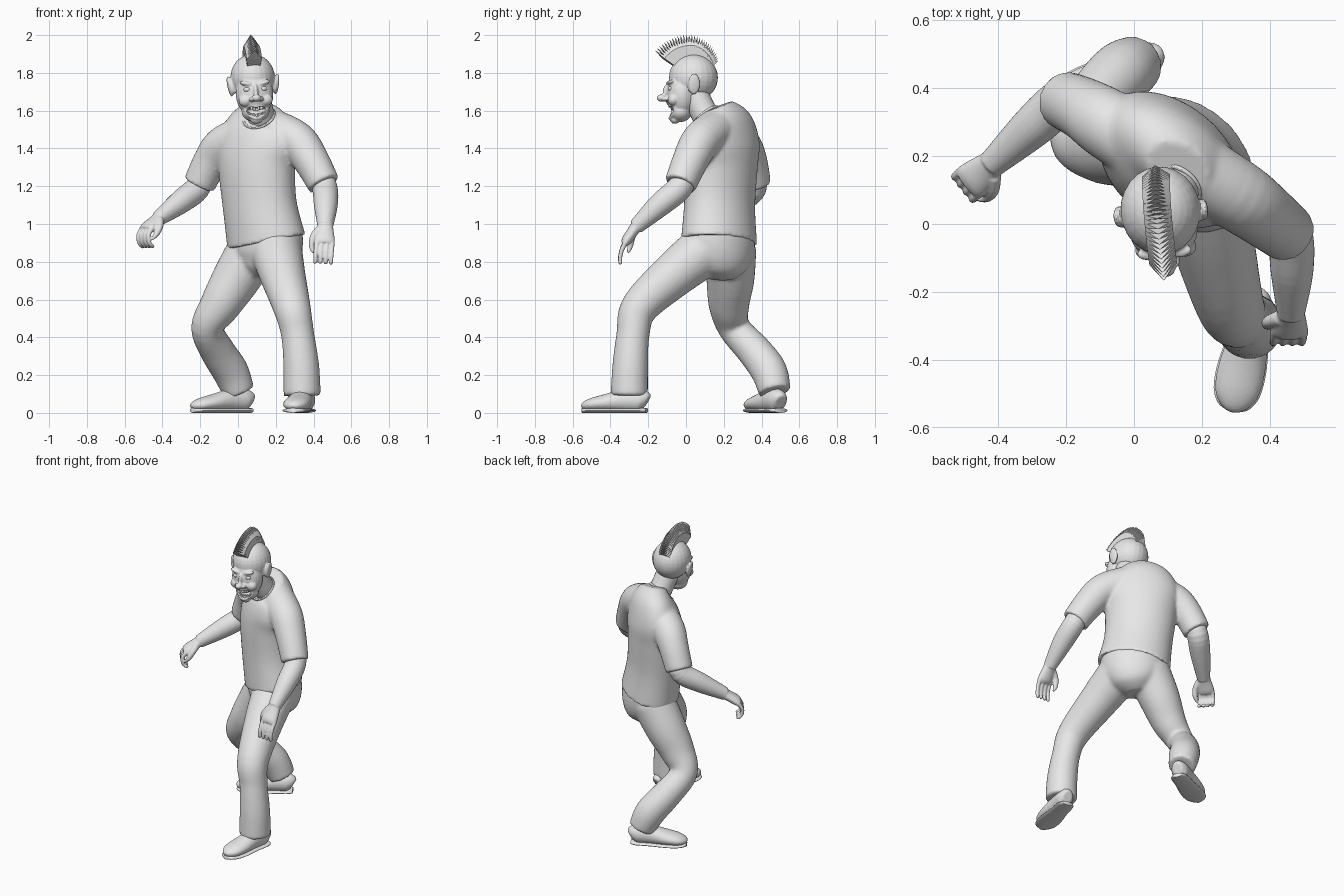
import bpy, bmesh
from math import radians, sin, cos, pi
from mathutils import Vector, Matrix

if "Cube" in bpy.data.objects:
    bpy.data.objects.remove(bpy.data.objects["Cube"])

# One plain clay grey for the whole figure
grey = bpy.data.materials.new("plain_grey")
grey.use_nodes = True
grey.diffuse_color = (0.8, 0.8, 0.8, 1)
grey.node_tree.nodes["Principled BSDF"].inputs["Base Color"].default_value = (0.8, 0.8, 0.8, 1)


def catmull(stations, steps=5):
    pts = [stations[0]] + stations + [stations[-1]]
    out = []
    for p0, p1, p2, p3 in zip(pts, pts[1:], pts[2:], pts[3:]):
        for k in range(steps):
            t = k / steps
            out.append([b + 0.5 * t * (c - a + t * (2 * a - 5 * b + 4 * c - d + t * (3 * (b - c) + d - a)))
                        for a, b, c, d in zip(p0, p1, p2, p3)])
    return out + [list(stations[-1])]


def tube(bm, stations, hint=(1, 0, 0), sides=24):
    """Closed tube; each station is x, y, z, radius along hint, optional second radius."""
    rows = catmull([tuple(s) if len(s) == 5 else (*s, s[3]) for s in stations])
    pos = [Vector(r[:3]) for r in rows]
    rings = []
    for i, r in enumerate(rows):
        tan = (pos[min(i + 1, len(pos) - 1)] - pos[max(i - 1, 0)]).normalized()
        u = Vector(hint)
        u = (u - tan * u.dot(tan)).normalized()
        v = tan.cross(u)
        rings.append([bm.verts.new(pos[i] + u * r[3] * cos(2 * pi * k / sides) + v * r[4] * sin(2 * pi * k / sides))
                      for k in range(sides)])
    for a, b in zip(rings, rings[1:]):
        for k in range(sides):
            n = (k + 1) % sides
            bm.faces.new((a[k], a[n], b[n], b[k]))
    bm.faces.new(rings[0][::-1])
    bm.faces.new(rings[-1])


def blob(bm, centre, radii, roll=0):
    m = Matrix.Translation(centre) @ Matrix.Rotation(radians(roll), 4, 'Y') @ Matrix.Diagonal((*radii, 1))
    bmesh.ops.create_uvsphere(bm, u_segments=24, v_segments=16, radius=1, matrix=m)


def build(name, bm, voxel=0, relax=0, cutter=None, matrix=None, angle=50):
    """Make the object; voxel fuses overlapping forms, relax softens the joins."""
    bmesh.ops.recalc_face_normals(bm, faces=bm.faces)
    me = bpy.data.meshes.new(name)
    bm.to_mesh(me)
    bm.free()
    me.materials.append(grey)
    ob = bpy.data.objects.new(name, me)
    bpy.context.collection.objects.link(ob)
    if voxel:
        mod = ob.modifiers.new("fuse", 'REMESH')
        mod.mode, mod.voxel_size = 'VOXEL', voxel
        mod = ob.modifiers.new("relax", 'SMOOTH')
        mod.factor, mod.iterations = 0.5, relax
        if cutter:
            mod = ob.modifiers.new("cut", 'BOOLEAN')
            mod.operation, mod.object = 'DIFFERENCE', cutter
        baked = bpy.data.meshes.new_from_object(ob.evaluated_get(bpy.context.evaluated_depsgraph_get()))
        ob.modifiers.clear()
        ob.data = baked
        if not baked.materials:
            baked.materials.append(grey)
    if matrix:
        ob.data.transform(matrix)
    bpy.ops.object.select_all(action='DESELECT')
    ob.select_set(True)
    bpy.context.view_layer.objects.active = ob
    if angle:
        bpy.ops.object.shade_smooth_by_angle(angle=radians(angle))
    return ob


across = (0.77, -0.64, 0)  # width direction of the turned body

# Shirt: torso with both short sleeves
bm = bmesh.new()
tube(bm, [(.15, .175, .905, .23, .178), (.115, .178, 1.1, .214, .168), (.1, .185, 1.3, .225, .17),
          (.11, .19, 1.43, .245, .16), (.125, .19, 1.54, .2, .125), (.13, .165, 1.62, .1, .075)], across, 40)
tube(bm, [(.18, .16, 1.5, .11), (.31, .08, 1.44, .105), (.385, .025, 1.34, .096), (.455, -.03, 1.21, .086)])
tube(bm, [(.08, .2, 1.48, .11), (-.07, .29, 1.42, .105), (-.14, .335, 1.34, .094), (-.205, .365, 1.21, .086)])
build("shirt", bm, .011, 4)

# Collar and neck
bm = bmesh.new()
tube(bm, [(.14, .16, 1.5, .078), (.12, .1, 1.58, .072), (.1, .05, 1.68, .072)])
build("neck", bm)
tilt = Vector((-.3, -.6, .75)).to_track_quat('Z', 'Y')
bpy.ops.mesh.primitive_torus_add(location=(.112, .105, 1.565), rotation=tilt.to_euler(),
                                 major_radius=.084, minor_radius=.007)
collar = bpy.context.object
collar.name = "collar"
collar.data.materials.append(grey)
bpy.ops.object.shade_smooth_by_angle()

# Trousers: pelvis with a forward left leg and a bent right leg trailing
bm = bmesh.new()
tube(bm, [(.15, .178, 1.0, .195, .15), (.153, .18, .92, .208, .165), (.15, .185, .83, .192, .162),
          (.135, .185, .76, .14, .135), (.125, .185, .715, .07, .08)], across, 40)
tube(bm, [(.2, .11, .87, .14), (.235, -.06, .735, .122), (.285, -.245, .56, .1), (.315, -.28, .42, .088),
          (.335, -.295, .25, .095), (.34, -.3, .09, .099)])
tube(bm, [(.085, .235, .87, .138), (-.01, .235, .71, .128), (-.095, .228, .57, .108), (-.163, .255, .45, .086),
          (-.11, .36, .33, .092), (-.04, .44, .22, .096), (.005, .47, .11, .085)])
build("trousers", bm, .011, 8)


# Shoes: soft upper on a thin sole
def shoe(side, heel, toe):
    start, end = Vector((*heel, 0)), Vector((*toe, 0))
    way = (end - start).normalized()
    wide = (way.y, -way.x, 0)
    upper, sole = bmesh.new(), bmesh.new()
    profile = [(0, .032, .045), (.03, .052, .06), (.12, .058, .06), (.22, .07, .046), (.29, .066, .036),
               (.33, .045, .026), (.345, .018, .014)]
    tube(upper, [(*(start + way * d)[:2], .012 + b * .9, a, b) for d, a, b in profile], wide)
    tube(sole, [(*(start + way * (d * 1.015 - .002))[:2], .013, a + .003, .013) for d, a, b in profile], wide)
    build(side + "_shoe", upper, .007, 3)
    build(side + "_sole", sole)


shoe("left", (.365, -.21), (.29, -.55))
shoe("right", (.065, .5), (-.25, .335))


# Bare arms with palm, four curled fingers and a thumb
def arm(side, forearm, d, s, turn, curl):
    bm = bmesh.new()
    tube(bm, forearm)
    wrist = Vector(forearm[-1][:3])
    d, s = Vector(d).normalized(), Vector(s).normalized()
    n = d.cross(s) * turn
    tube(bm, [(*(wrist - d * .02), .038, .034), (*(wrist + d * .03), .047, .03),
              (*(wrist + d * .085), .055, .028), (*(wrist + d * .11), .05, .018)], s)
    for k in range(4):
        p = wrist + d * .09 + s * (.042 - .028 * k)
        path = [(*p, .0145)]
        for j, reach in enumerate((.05, .042, .03)):
            bend = curl * (j + .5)
            p = p + (d * cos(bend) + n * sin(bend)) * reach
            path.append((*p, .0125 - .001 * j))
        path.append((*(p + (d * cos(bend) + n * sin(bend)) * .008), .005))
        tube(bm, path, s, 10)
    base = wrist + d * .02 + s * .03
    tube(bm, [(*base, .024), (*(base + d * .04 + s * .03 + n * .015), .019),
              (*(base + d * .085 + s * .035 + n * .035), .015),
              (*(base + d * .12 + s * .025 + n * .045), .007)], n, 12)
    build(side + "_arm", bm, .0055, 2)


arm("left", [(.43, .01, 1.28, .06), (.46, -.035, 1.19, .067), (.465, -.14, 1.1, .063), (.462, -.265, .985, .041)],
    (-.05, -.55, -.8), (-1, 0, .06), 1, .25)
arm("right", [(-.18, .355, 1.28, .06), (-.215, .36, 1.19, .067), (-.3, .285, 1.12, .063), (-.42, .175, 1.03, .041)],
    (-.6, -.5, -.5), (.6, -.75, .03), -1, .75)

# Head: skull, grinning face and ears, fused and then turned into place
pose = (Matrix.Translation((.085, 0, 1.7)) @ Matrix.Rotation(radians(5), 4, 'Z')
        @ Matrix.Rotation(radians(-3), 4, 'Y') @ Matrix.Translation((0, 0, -1.7)))
bm = bmesh.new()
blob(bm, (0, .04, 1.775), (.118, .13, .125))
blob(bm, (0, -.022, 1.69), (.1, .083, .125))
blob(bm, (0, -.03, 1.595), (.074, .06, .055))
blob(bm, (0, -.06, 1.552), (.032, .025, .022))
blob(bm, (0, -.098, 1.7), (.014, .026, .04))
blob(bm, (0, -.13, 1.667), (.024, .026, .02))
for sx in (-1, 1):
    blob(bm, (sx * .055, -.072, 1.655), (.036, .03, .032))
    blob(bm, (sx * .024, -.113, 1.662), (.015, .018, .014))
    blob(bm, (sx * .043, -.083, 1.745), (.04, .02, .013), -sx * 14)
    blob(bm, (sx * .124, .032, 1.735), (.013, .032, .056), sx * 9)
    blob(bm, (sx * .11, .02, 1.73), (.02, .022, .04))
for k in range(24):  # lips, curving up at the corners
    a = 2 * pi * k / 24
    blob(bm, (.058 * cos(a), -.087 + .026 * cos(a) ** 2, 1.59 + .031 * sin(a) + .022 * cos(a) ** 2),
         (.01, .008, .007))
hole = bmesh.new()
for sx in (-1, 0, 1):
    blob(hole, (sx * .026, -.1 + .01 * abs(sx), 1.592 + .008 * abs(sx)), (.028, .044, .026 - .004 * abs(sx)))
mouth = build("mouth_cutter", hole, .005, 1)
mouth.hide_render = True
build("head", bm, .0055, 3, mouth, pose)
bpy.data.objects.remove(mouth)

# Eyes
bm = bmesh.new()
for sx in (-1, 1):
    blob(bm, (sx * .042, -.084, 1.714), (.02, .016, .014))
build("eyes", bm, matrix=pose)

# Teeth in two curved rows
bm = bmesh.new()
for row in (1.61, 1.575):
    for k in range(-3, 4):
        x = k * .0125
        m = Matrix.Translation((x, -.075 + 9 * x * x, row + 6 * x * x)) @ Matrix.Diagonal((.0105, .012, .017, 1))
        bmesh.ops.create_cube(bm, size=1, matrix=m)
build("teeth", bm, matrix=pose, angle=0)

# Mohawk: a fan of pointed blades around the crown
bm = bmesh.new()
count = 30
for k in range(count):
    t = -1 + 2 * k / (count - 1)
    lean = radians(54 * t)
    tip = .233 + (-.022 * t if t < 0 else -.066 * t)
    out, along = Vector((0, sin(lean), cos(lean))), Vector((0, cos(lean), -sin(lean)))
    middle = Vector((0, .04, 1.77))
    verts = [bm.verts.new(middle + out * r + along * q * e + Vector((w, 0, 0)))
             for r, e, w in ((.1, .006, .034), (.1, .006, -.034), (tip * .74, .008, .041), (tip * .74, .008, -.041))
             for q in (-1, 1)]
    verts.append(bm.verts.new(middle + out * tip))
    bmesh.ops.convex_hull(bm, input=verts)
build("mohawk", bm, matrix=pose, angle=0)
